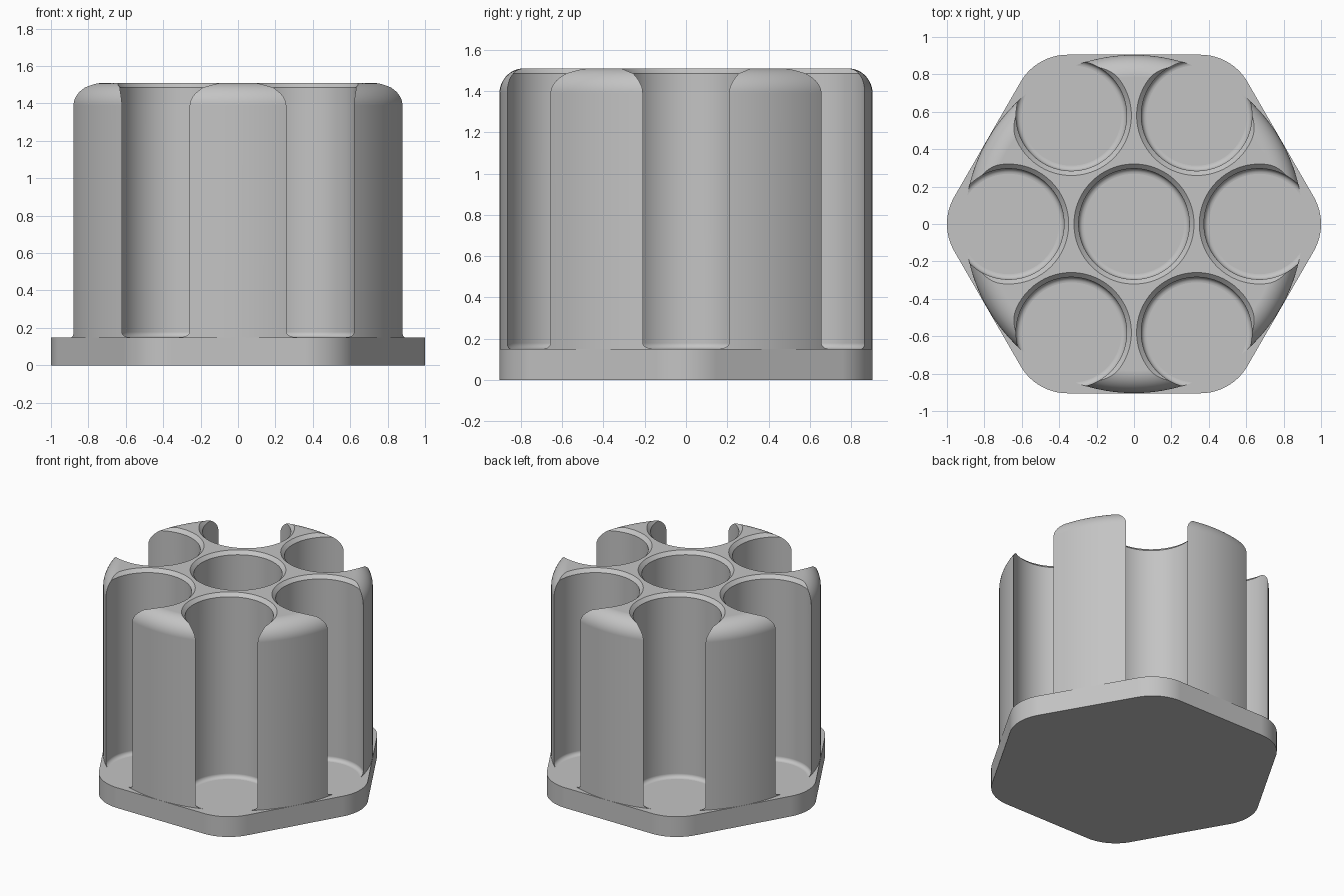
import bpy
import bmesh
from math import cos, sin, pi, radians

cube = bpy.data.objects.get("Cube")
if cube:
    bpy.data.objects.remove(cube, do_unlink=True)

BASE_TOP, TOP = 0.15, 1.51
BODY_R, EDGE_R = 0.904, 0.12
HOLE_R, HOLE_DIST, CHAMFER, FLOOR_R = 0.296, 0.67, 0.025, 0.028
CORNER_DIST, CORNER_R = 0.709, 0.291

grey = bpy.data.materials.new("light_grey")
grey.use_nodes = True
colour = (0.55, 0.55, 0.55, 1)
grey.diffuse_color = colour
grey.node_tree.nodes["Principled BSDF"].inputs["Base Color"].default_value = colour


def arc(cx, cy, r, start, end, steps):
    """Points on an arc, angles in degrees."""
    angles = [radians(start + (end - start) * i / steps) for i in range(steps + 1)]
    return [(cx + r * cos(a), cy + r * sin(a)) for a in angles]


def lathe(bm, profile, x=0, y=0, steps=96):
    """Closed solid turned from an (r, z) profile that starts and ends off the axis."""
    rings = [[bm.verts.new((x + r * cos(2 * pi * i / steps), y + r * sin(2 * pi * i / steps), z))
              for i in range(steps)] for r, z in profile]
    for low, high in zip(rings, rings[1:]):
        for i in range(steps):
            j = (i + 1) % steps
            bm.faces.new((low[i], low[j], high[j], high[i]))
    bm.faces.new(rings[0][::-1])
    bm.faces.new(rings[-1])


def finish(bm, name):
    bmesh.ops.recalc_face_normals(bm, faces=bm.faces)
    mesh = bpy.data.meshes.new(name)
    bm.to_mesh(mesh)
    bm.free()
    mesh.materials.append(grey)
    obj = bpy.data.objects.new(name, mesh)
    bpy.context.collection.objects.link(obj)
    return obj


def select(obj):
    bpy.ops.object.select_all(action="DESELECT")
    obj.select_set(True)
    bpy.context.view_layer.objects.active = obj


def smooth(obj):
    select(obj)
    bpy.ops.object.shade_smooth_by_angle(angle=radians(30))
    mod = obj.modifiers.new("even_shading", "WEIGHTED_NORMAL")
    mod.keep_sharp = True


# Hexagonal base plate with rounded corners
bm = bmesh.new()
outline = []
for k in range(6):
    a = 60 * k
    outline += arc(CORNER_DIST * cos(radians(a)), CORNER_DIST * sin(radians(a)),
                   CORNER_R, a - 30, a + 30, 16)
face = bm.faces.new([bm.verts.new((x, y, 0)) for x, y in outline])
top = bmesh.ops.extrude_face_region(bm, geom=[face])["geom"]
bmesh.ops.translate(bm, vec=(0, 0, BASE_TOP),
                    verts=[v for v in top if isinstance(v, bmesh.types.BMVert)])
base = finish(bm, "base_plate")
smooth(base)

# Round body with a rounded top edge
bm = bmesh.new()
lathe(bm, [(BODY_R, BASE_TOP - 0.005)]
      + arc(BODY_R - EDGE_R, TOP - EDGE_R, EDGE_R, 0, 90, 12), steps=144)
body = finish(bm, "holder_body")

# Seven wells: rounded floor edge, straight wall, chamfered rim
well = ([(HOLE_R - FLOOR_R, BASE_TOP - 0.05)]
        + arc(HOLE_R - FLOOR_R, BASE_TOP + FLOOR_R, FLOOR_R, -90, 0, 6)
        + [(HOLE_R, TOP - CHAMFER), (HOLE_R + CHAMFER, TOP), (HOLE_R + CHAMFER, TOP + 0.1)])
bm = bmesh.new()
lathe(bm, well)
for k in range(6):
    a = radians(60 * k)
    lathe(bm, well, HOLE_DIST * cos(a), HOLE_DIST * sin(a))
cutter = finish(bm, "well_cutter")
cutter.hide_render = True

cut = body.modifiers.new("wells", "BOOLEAN")
cut.operation = "DIFFERENCE"
cut.solver = "EXACT"
cut.object = cutter
select(body)
bpy.ops.object.modifier_apply(modifier=cut.name)
bpy.data.objects.remove(cutter, do_unlink=True)
smooth(body)
